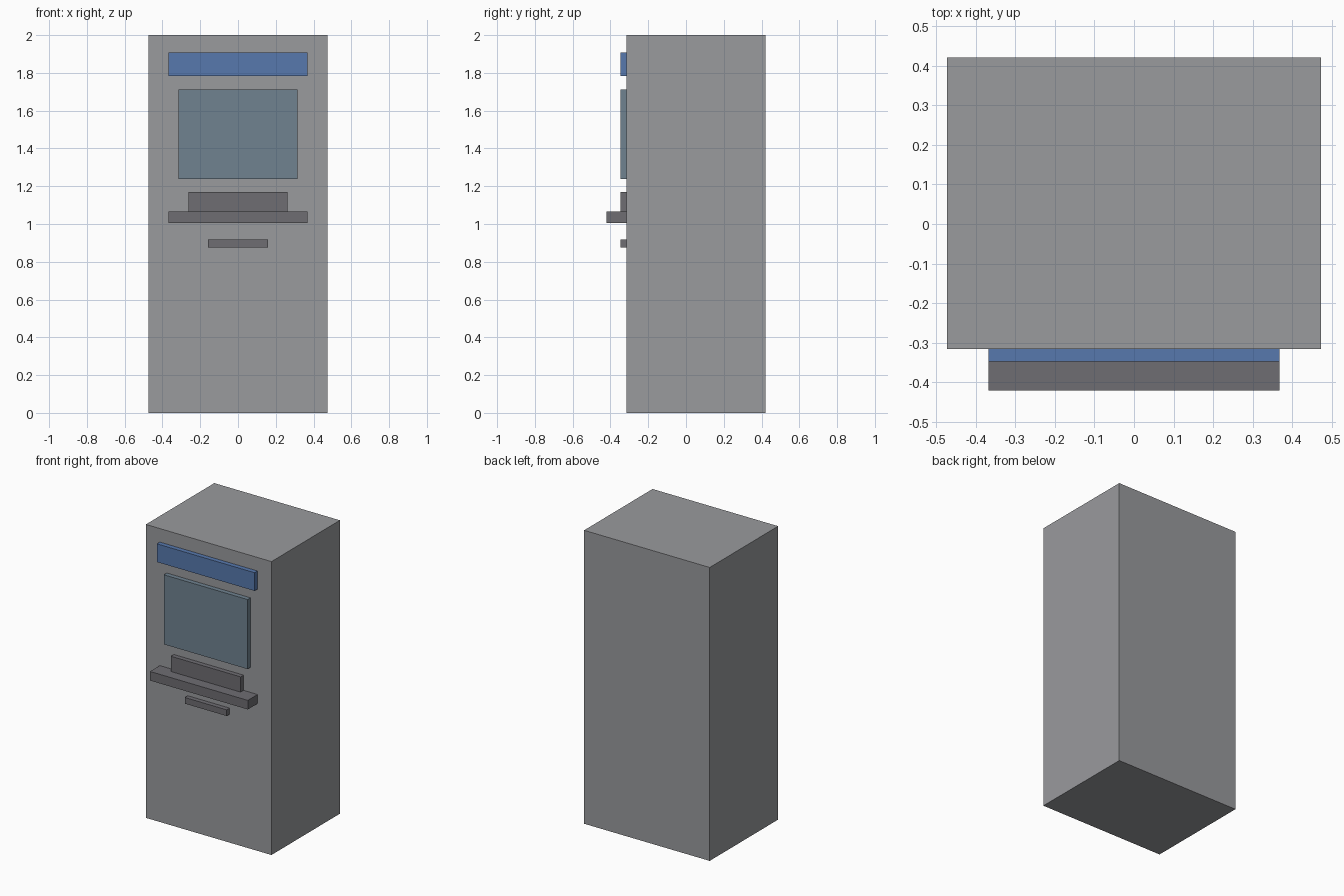
import bpy

if "Cube" in bpy.data.objects:
    bpy.data.objects.remove(bpy.data.objects["Cube"])


def material(name, rgb):
    m = bpy.data.materials.new(name)
    m.diffuse_color = (*rgb, 1.0)
    m.use_nodes = True
    m.node_tree.nodes["Principled BSDF"].inputs["Base Color"].default_value = m.diffuse_color
    return m


grey = material("cabinet grey", (0.32, 0.325, 0.34))
dark = material("dark grey", (0.156, 0.153, 0.168))
blue = material("sign blue", (0.095, 0.19, 0.42))
glass = material("screen blue grey", (0.16, 0.225, 0.28))

FRONT = -0.316   # front face of the cabinet
BACK = 0.421


def box(name, width, y0, y1, z0, z1, mat):
    """Box centred on x, between the given y and z limits."""
    bpy.ops.mesh.primitive_cube_add(size=1)
    ob = bpy.context.object
    ob.name = name
    ob.scale = (width, y1 - y0, z1 - z0)
    ob.location = (0, (y0 + y1) / 2, (z0 + z1) / 2)
    bpy.ops.object.transform_apply(location=True, rotation=False, scale=True)
    ob.data.materials.append(mat)
    return ob


def panel(name, width, depth, z0, z1, mat):
    """Box that sticks out of the cabinet front."""
    return box(name, width, FRONT - depth, FRONT, z0, z1, mat)


# Cabinet
box("cabinet", 0.947, FRONT, BACK, 0, 2, grey)

# Front fittings, top to bottom
panel("header_sign", 0.737, 0.0316, 1.784, 1.908, blue)
panel("screen", 0.632, 0.0316, 1.237, 1.711, glass)
panel("keypad_panel", 0.526, 0.0316, 1.064, 1.170, dark)
panel("shelf", 0.737, 0.105, 1.004, 1.066, dark)
panel("cash_slot", 0.316, 0.0316, 0.875, 0.917, dark)
